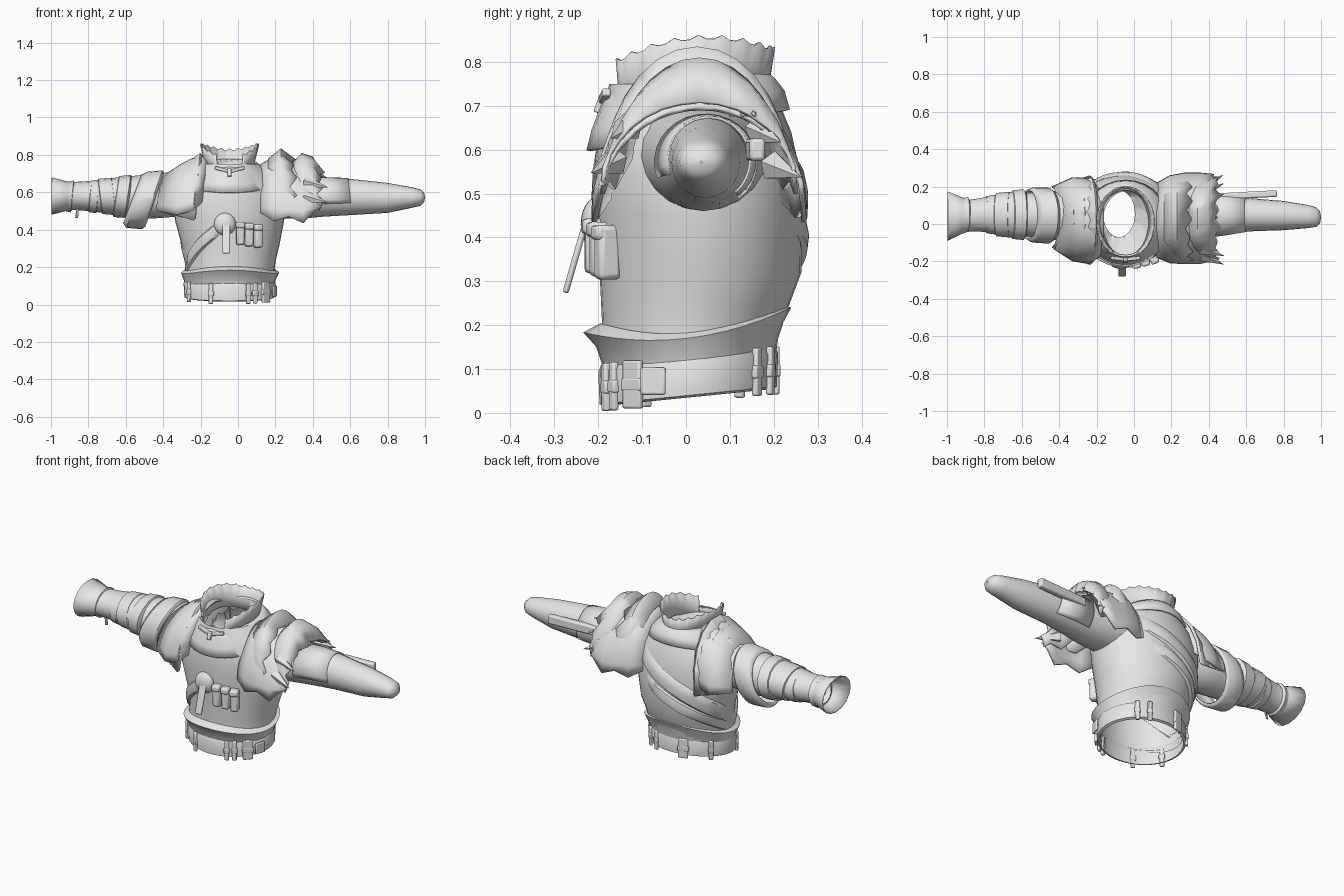
import bpy, bmesh, math, random
from mathutils import Vector, Matrix

random.seed(4)
grey = bpy.data.materials.new("plain_grey")
grey.diffuse_color = (0.8, 0.8, 0.8, 1)


def finish(name, bm, thick=0.0, angle=40, bevel=0.0):
    bmesh.ops.recalc_face_normals(bm, faces=bm.faces)
    me = bpy.data.meshes.new(name)
    bm.to_mesh(me)
    bm.free()
    me.materials.append(grey)
    me.shade_smooth()
    me.set_sharp_from_angle(angle=math.radians(angle))
    ob = bpy.data.objects.new(name, me)
    bpy.context.collection.objects.link(ob)
    if thick:
        m = ob.modifiers.new("thickness", 'SOLIDIFY')
        m.thickness = thick
    if bevel:
        m = ob.modifiers.new("bevel", 'BEVEL')
        m.width, m.segments = bevel, 2
    return ob


def grid(name, rows, closed=False, **kw):
    """Skin a list of equally long point rows."""
    bm = bmesh.new()
    vs = [[bm.verts.new(p) for p in r] for r in rows]
    n = len(rows[0])
    for a, b in zip(vs, vs[1:]):
        for i in range(n if closed else n - 1):
            j = (i + 1) % n
            bm.faces.new((a[i], a[j], b[j], b[i]))
    return finish(name, bm, **kw)


def loft(name, axis, rings, n=28, arc=None, teeth=0.0, dip=0.0, **kw):
    """Rings are (position, centre a, centre b, radius a, radius b, slant)."""
    a0, a1 = arc or (0, 360)
    steps = n if arc is None else n + 1
    rows = []
    for k, (p, ca, cb, ra, rb, s) in enumerate(rings):
        row = []
        for i in range(steps):
            t = math.radians(a0 + (a1 - a0) * i / n)
            q = p + s * rb * math.sin(t) + dip * math.sin(t) ** 2
            if teeth and k == len(rings) - 1:
                q += teeth * (i % 3 == 0)
            a, b = ca + ra * math.cos(t), cb + rb * math.sin(t)
            row.append((a, b, q) if axis == 'z' else (q, a, b))
        rows.append(row)
    return grid(name, rows, arc is None, **kw)


def arch(name, stations, jag=0.0, n=22, power=0.9, splay=0.0, **kw):
    """Drape over a shoulder; stations are (x, centre y, half depth, base z, top z)."""
    rows = []
    for k, (x, cy, ry, zb, zt) in enumerate(stations):
        row = []
        for i in range(n + 1):
            a = math.pi * i / n
            dx = random.uniform(0.2, 1) * jag * (1 if i % 2 else -0.6) if k == len(stations) - 1 else 0
            dz = -jag * (k % 2) if i in (0, n) else 0
            row.append((x + dx + splay * (1 - math.sin(a)), cy - ry * math.cos(a),
                        zb + dz + (zt - zb) * math.sin(a) ** power))
        rows.append(row)
    return grid(name, rows, **kw)


def block(name, loc, size, turn=0, tip=0, bevel=0.008, roll=0):
    bm = bmesh.new()
    bmesh.ops.create_cube(bm, size=1)
    m = Matrix.Translation(loc) @ Matrix.Rotation(math.radians(turn), 4, 'Z') \
        @ Matrix.Rotation(math.radians(tip), 4, 'X') @ Matrix.Rotation(math.radians(roll), 4, 'Y') \
        @ Matrix.Diagonal((*size, 1))
    bmesh.ops.transform(bm, matrix=m, verts=bm.verts)
    return finish(name, bm, bevel=bevel)


# Tunic body, open at neck and waist
BODY = [(0.11, -0.045, 0.005, 0.236, 0.197), (0.17, -0.045, 0.01, 0.238, 0.20),
        (0.24, -0.04, 0.02, 0.243, 0.213), (0.32, -0.04, 0.033, 0.262, 0.23),
        (0.45, -0.045, 0.03, 0.292, 0.235), (0.55, -0.045, 0.025, 0.30, 0.235),
        (0.64, -0.045, 0.02, 0.27, 0.22), (0.70, -0.045, 0.015, 0.215, 0.20),
        (0.75, -0.045, 0.01, 0.16, 0.185)]
loft("tunic", 'z', [(*r, 0) for r in BODY], n=36)


def on_body(deg, z, off):
    z = min(max(z, 0.111), 0.749)
    for a, b in zip(BODY, BODY[1:]):
        if a[0] <= z <= b[0]:
            f = (z - a[0]) / (b[0] - a[0])
            _, cx, cy, rx, ry = [u + (v - u) * f for u, v in zip(a, b)]
            t = math.radians(deg)
            return Vector((cx + (rx + off) * math.cos(t), cy + (ry + off) * math.sin(t), z))


def fold(name, d0, z0, d1, z1, width, n=16):
    """Cloth fold lying on the tunic, fading out at both ends."""
    rows = []
    for i in range(n + 1):
        f = i / n
        d, z, h = d0 + (d1 - d0) * f, z0 + (z1 - z0) * f, 0.016 * min(1, 5 * f, 5 - 5 * f)
        rows.append([on_body(d, z + width * w, o) for w, o in
                     ((-0.5, -0.006), (-0.35, h * 0.8), (0, h), (0.35, h * 0.6), (0.5, -0.006))])
    return grid(name, rows)


# Sash from the flask round the left hip and up the back to the other shoulder
fold("front_sash", 195, 0.20, 262, 0.42, 0.08)
fold("back_drape", 50, 0.60, 188, 0.25, 0.11, 24)
fold("back_drape_lower", 65, 0.46, 175, 0.21, 0.08, 24)

# Neck: shoulder yoke, stand-up collar open at the front, ragged lining
loft("yoke", 'z', [(0.645, -0.045, 0.005, 0.235, 0.232, 0.2), (0.69, -0.045, 0.005, 0.215, 0.22, 0.2),
                   (0.73, -0.045, 0.005, 0.18, 0.2, 0.15), (0.76, -0.045, 0.005, 0.145, 0.18, 0.1)],
     thick=0.01)
loft("collar", 'z', [(0.735, -0.045, 0.008, 0.128, 0.172, 0.1), (0.79, -0.045, 0.008, 0.142, 0.184, 0.1),
                     (0.85, -0.045, 0.01, 0.157, 0.193, 0.1)],
     n=54, arc=(-62, 242), teeth=0.009, dip=-0.045, thick=0.006)
loft("neck_lining", 'z', [(0.735, -0.045, 0.008, 0.135, 0.175, 0.1), (0.715, -0.065, 0.035, 0.105, 0.145, 0.1),
                          (0.69, -0.08, 0.055, 0.085, 0.125, 0.1)], teeth=0.02, n=30)
for s in (-1, 1):
    block("neck_clasp_wing", (-0.045 + s * 0.04, -0.185, 0.722), (0.08, 0.02, 0.018), s * 6, 0, 0.004, s * -14)
block("neck_clasp_drop", (-0.045, -0.195, 0.705), (0.022, 0.018, 0.045), 0, -20, 0.004)

# Waist: flared hem and belt, both tilted up at the back
loft("hem", 'z', [(0.09, -0.045, 0.005, 0.236, 0.197, 0.1), (0.13, -0.045, 0.005, 0.245, 0.21, 0.1),
                  (0.17, -0.042, 0.003, 0.262, 0.237, 0.12), (0.183, -0.042, 0.01, 0.24, 0.205, 0.1)],
     n=32, dip=0.042)
loft("belt", 'z', [(0.035, -0.045, 0.005, 0.228, 0.19, 0.1), (0.04, -0.045, 0.005, 0.242, 0.202, 0.1),
                   (0.115, -0.045, 0.005, 0.246, 0.205, 0.1), (0.135, -0.045, 0.005, 0.234, 0.195, 0.1)], n=32)
for d in (208, 246, 294, 304, 322, 50, 66, 108, 145):
    t = math.radians(d)
    x, y = -0.045 + 0.246 * math.cos(t), 0.005 + 0.205 * math.sin(t)
    turn = math.degrees(math.atan2(math.sin(t) / 0.205, math.cos(t) / 0.246)) + 90
    w = 0.055 if d in (322, 108) else 0.024
    block("belt_loop", (x, y, 0.077 + 0.1 * y), (w, 0.016, 0.11), turn, 0, 0.005)
    block("loop_clasp", (x, y, 0.077 + 0.1 * y), (w + 0.008, 0.018, 0.03), turn, 0, 0.005)
block("belt_end", (0.194, -0.075, 0.072), (0.06, 0.012, 0.062), 72, 0, 0.005)

# Chest pouches, round flask and hanging tongue
for i in range(3):
    x = 0.012 + i * 0.047
    block("pouch", (x, -0.203 + i * 0.012, 0.38 - i * 0.007), (0.043, 0.055, 0.125), 8 + 8 * i, 0, 0.012)
    block("pouch_flap", (x, -0.21 + i * 0.012, 0.425 - i * 0.007), (0.047, 0.055, 0.035), 8 + 8 * i, 0, 0.01)
bm = bmesh.new()
bmesh.ops.create_uvsphere(bm, u_segments=20, v_segments=12, radius=1,
                          matrix=Matrix.Translation((-0.07, -0.205, 0.43)) @ Matrix.Diagonal((0.058, 0.035, 0.06, 1)))
finish("flask", bm)
block("hanging_tongue", (-0.063, -0.25, 0.36), (0.042, 0.014, 0.18), 0, -16, 0.006)

# Faceted shoulder plates sloping down, then the slanted upper-arm guard
arch("shoulder_base", [(-0.16, 0.01, 0.19, 0.55, 0.79), (-0.21, 0.015, 0.23, 0.50, 0.80),
                       (-0.30, 0.025, 0.225, 0.48, 0.755), (-0.40, 0.035, 0.17, 0.5, 0.69)], splay=-0.03, thick=0.008)
for i in range(3):
    x, zt, ry = -0.19 - i * 0.06, 0.815 - i * 0.036, 0.24 - i * 0.022
    arch("shoulder_plate", [(x, 0.02 + i * 0.006, ry - 0.008, 0.46 + i * 0.015, zt - 0.012),
                            (x - 0.012, 0.02 + i * 0.006, ry, 0.45 + i * 0.015, zt),
                            (x - 0.095, 0.026 + i * 0.006, ry - 0.032, 0.475 + i * 0.015, zt - 0.06)],
         n=9, splay=-0.035, thick=0.008, angle=15)
loft("arm_guard", 'x', [(-0.445, 0.045, 0.56, 0.14, 0.145, 0.35), (-0.46, 0.045, 0.56, 0.15, 0.157, 0.35),
                        (-0.54, 0.048, 0.56, 0.147, 0.15, 0.38), (-0.565, 0.05, 0.565, 0.135, 0.13, 0.38)],
     thick=0.01)

# Wrapped sleeve, open at the flared cuff
loft("wrapped_sleeve", 'x', [(-0.2, 0.04, 0.6, 0.14, 0.12, 0), (-0.45, 0.045, 0.58, 0.13, 0.12, 0),
     (-0.58, 0.05, 0.575, 0.115, 0.11, 0), (-0.64, 0.05, 0.58, 0.125, 0.1, 0), (-0.72, 0.05, 0.58, 0.112, 0.09, 0),
     (-0.8, 0.05, 0.58, 0.092, 0.08, 0), (-0.88, 0.045, 0.58, 0.084, 0.075, 0),
     (-0.92, 0.045, 0.58, 0.098, 0.08, 0), (-0.995, 0.042, 0.58, 0.132, 0.1, 0)], n=16, thick=0.006)
for x, ra, rb, w, s in ((-0.62, 0.136, 0.115, 0.06, 0.15), (-0.70, 0.122, 0.1, 0.07, -0.12),
                        (-0.77, 0.105, 0.09, 0.04, 0.1), (-0.9, 0.094, 0.085, 0.025, 0.1)):
    loft("sleeve_wrap", 'x', [(x + w / 2 + 0.012, 0.05, 0.578, ra - 0.022, rb - 0.02, s), (x + w / 2, 0.05, 0.578, ra, rb, s),
         (x - w / 2, 0.05, 0.578, ra - 0.006, rb - 0.006, s), (x - w / 2 - 0.01, 0.05, 0.578, ra - 0.03, rb - 0.025, s)], n=16)
for x in (-0.64, -0.86):
    block("wrap_end", (x, 0.02, 0.488), (0.014, 0.008, 0.05), 20, 15, 0.002)

# Plain arm tapering to a blunt closed tip
loft("plain_arm", 'x', [(0.15, 0.04, 0.59, 0.15, 0.13, 0), (0.35, 0.04, 0.57, 0.115, 0.11, 0),
     (0.46, 0.045, 0.57, 0.104, 0.1, 0), (0.6, 0.05, 0.575, 0.09, 0.097, 0), (0.8, 0.045, 0.57, 0.078, 0.08, 0),
     (0.93, 0.04, 0.572, 0.062, 0.055, 0), (0.975, 0.037, 0.572, 0.052, 0.044, 0),
     (0.995, 0.035, 0.572, 0.032, 0.025, 0), (1.0, 0.035, 0.572, 0.002, 0.002, 0)], n=20)
loft("elbow_cuff", 'x', [(0.40, 0.045, 0.572, 0.118, 0.11, 0), (0.5, 0.05, 0.575, 0.11, 0.104, 0),
                         (0.60, 0.053, 0.577, 0.096, 0.1, -0.1)], n=20, arc=(-50, 200), thick=0.006)
block("forearm_splint", (0.61, 0.155, 0.60), (0.31, 0.035, 0.05), 3, 0, 0.008)

# Ragged fur mantle in layers, with a few loose tufts
arch("fur_under", [(0.12, 0.02, 0.2, 0.49, 0.75), (0.19, 0.025, 0.235, 0.475, 0.79), (0.27, 0.03, 0.245, 0.47, 0.77),
                   (0.35, 0.03, 0.245, 0.465, 0.74), (0.42, 0.035, 0.235, 0.5, 0.70)],
     jag=0.03, power=1.1, thick=0.012, angle=50)
arch("fur_over", [(0.16, 0.025, 0.17, 0.6, 0.78), (0.23, 0.025, 0.21, 0.56, 0.835),
                  (0.29, 0.025, 0.225, 0.54, 0.775)], jag=0.025, n=14, power=1.1, thick=0.01, angle=50)
arch("fur_outer", [(0.28, 0.03, 0.16, 0.58, 0.75), (0.34, 0.03, 0.2, 0.54, 0.81), (0.40, 0.03, 0.215, 0.53, 0.79),
                   (0.44, 0.03, 0.225, 0.53, 0.71)], jag=0.03, n=16, power=1.1, thick=0.01, angle=50)
for y, z, dy in ((-0.19, 0.56, -0.4), (-0.15, 0.64, -0.3), (0.14, 0.69, 0.3), (0.19, 0.63, 0.4), (0.23, 0.55, 0.5)):
    way = Vector((0.9, dy, -0.2)).normalized()
    bm = bmesh.new()
    bmesh.ops.create_cone(bm, segments=5, radius1=0.035, radius2=0.001, depth=0.13, cap_ends=True,
                          matrix=Matrix.Translation((0.42, y, z)) @ way.to_track_quat('Z', 'Y').to_matrix().to_4x4())
    finish("fur_tuft", bm)
